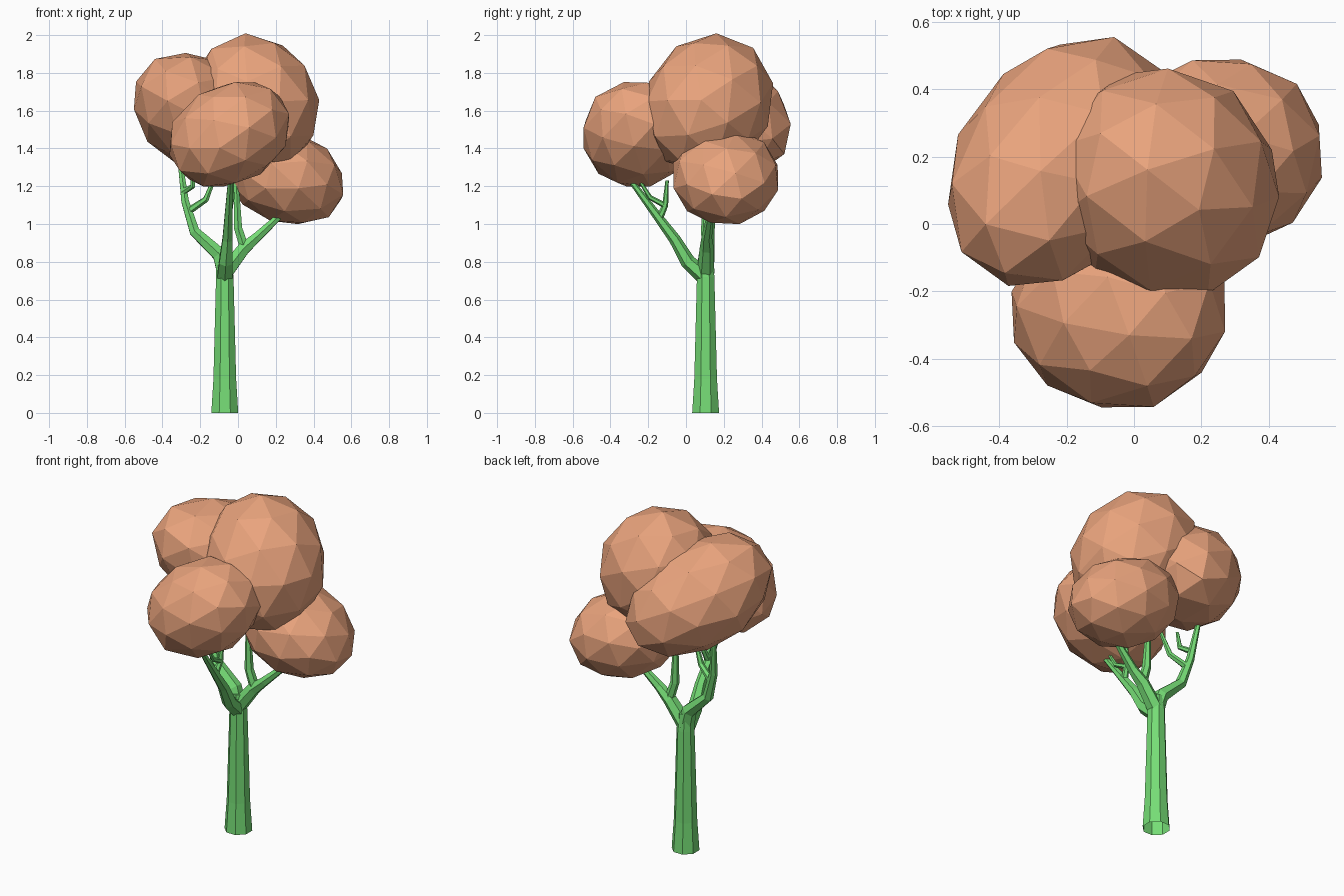
import bpy, bmesh, math, random
from mathutils import Vector, Matrix

if "Cube" in bpy.data.objects:
    bpy.data.objects.remove(bpy.data.objects["Cube"])

random.seed(4)


def material(name, color):
    m = bpy.data.materials.new(name)
    m.diffuse_color = (*color, 1)
    m.use_nodes = True
    m.node_tree.nodes["Principled BSDF"].inputs["Base Color"].default_value = m.diffuse_color
    return m


BARK = material("bark_green", (0.18, 0.72, 0.18))
LEAF = material("leaf_orange", (0.82, 0.37, 0.205))


def add_object(name, bm, mat):
    bmesh.ops.recalc_face_normals(bm, faces=bm.faces)
    me = bpy.data.meshes.new(name)
    bm.to_mesh(me)
    bm.free()
    me.materials.append(mat)
    ob = bpy.data.objects.new(name, me)
    bpy.context.collection.objects.link(ob)
    return ob


def tube(name, points, radii, sides=6):
    """Tapered, faceted limb along a path, open at its start."""
    bm = bmesh.new()
    pts = [Vector(p) for p in points]
    rings = []
    for i, (p, r) in enumerate(zip(pts, radii)):
        d = pts[min(i + 1, len(pts) - 1)] - pts[max(i - 1, 0)]
        d.normalize()
        u = (Vector((1, 0, 0)) - d * d.x).normalized()
        v = d.cross(u)
        ring = []
        for k in range(sides):
            a = 2 * math.pi * (k + 0.5) / sides
            ring.append(bm.verts.new(p + (u * math.cos(a) + v * math.sin(a)) * r))
        rings.append(ring)
    for a, b in zip(rings, rings[1:]):
        for k in range(sides):
            n = (k + 1) % sides
            bm.faces.new((a[k], a[n], b[n], b[k]))
    bm.faces.new(rings[-1])
    return add_object(name, bm, BARK)


def foliage(name, center, radii, axis=(1, 0, 0)):
    """Low-poly ellipsoid whose local x points along axis."""
    bm = bmesh.new()
    bmesh.ops.create_icosphere(bm, subdivisions=2, radius=1.02)
    spin = Matrix.Rotation(random.uniform(0, 6), 3, 'Z') @ Matrix.Rotation(0.5, 3, 'X')
    turn = Vector(axis).to_track_quat('X', 'Z').to_matrix()
    for v in bm.verts:
        p = spin @ v.co * random.uniform(0.985, 1.015)
        v.co = turn @ Vector([c * r for c, r in zip(p, radii)]) + Vector(center)
    return add_object(name, bm, LEAF)


# Trunk
tube("trunk", [(-0.07, 0.104, 0), (-0.07, 0.104, 0.18), (-0.07, 0.104, 0.72), (-0.075, 0.104, 0.82)],
     [0.077, 0.065, 0.050, 0.042], 8)

# Left limb and twigs
tube("left_branch", [(-0.07, 0.10, 0.74), (-0.10, 0.11, 0.84), (-0.23, 0.12, 0.96),
                     (-0.28, 0.14, 1.12), (-0.31, 0.18, 1.36)], [0.046, 0.042, 0.031, 0.023, 0.013])
tube("left_twig_inner", [(-0.26, 0.135, 1.07), (-0.17, 0.10, 1.13), (-0.11, 0.08, 1.28)],
     [0.020, 0.017, 0.009])
tube("left_twig_outer", [(-0.29, 0.145, 1.17), (-0.24, 0.10, 1.20), (-0.24, 0.08, 1.30)],
     [0.017, 0.015, 0.009])

# Front limb and twigs
tube("front_branch", [(-0.07, 0.09, 0.73), (-0.065, 0.01, 0.80), (-0.055, -0.06, 0.92),
                      (-0.05, -0.15, 1.04), (-0.04, -0.30, 1.24)], [0.046, 0.040, 0.031, 0.024, 0.014])
tube("front_twig_upright", [(-0.05, -0.14, 1.03), (-0.04, -0.11, 1.10), (-0.03, -0.10, 1.23)],
     [0.019, 0.016, 0.009])
tube("front_twig_side", [(-0.04, -0.115, 1.10), (-0.03, -0.19, 1.14), (-0.03, -0.24, 1.22)],
     [0.015, 0.013, 0.009])

# Right limb and twig
tube("right_branch", [(-0.07, 0.104, 0.74), (0.03, 0.11, 0.87), (0.10, 0.11, 0.93),
                      (0.24, 0.13, 1.06)], [0.046, 0.038, 0.028, 0.017])
tube("right_twig", [(0.035, 0.11, 0.87), (0.00, 0.105, 0.98), (-0.01, 0.11, 1.25)],
     [0.028, 0.025, 0.013])

# Foliage masses
foliage("crown_top", (0.09, 0.12, 1.635), (0.38, 0.333, 0.333), (-0.40, 0.45, 0.80))
foliage("crown_left", (-0.215, 0.187, 1.59), (0.43, 0.30, 0.285), (-0.52, -0.72, 0.42))
foliage("crown_front", (-0.045, -0.26, 1.475), (0.34, 0.29, 0.265), (0.86, 0, 0.48))
foliage("crown_right", (0.247, 0.21, 1.25), (0.325, 0.283, 0.242), (0.92, 0.05, -0.34))
